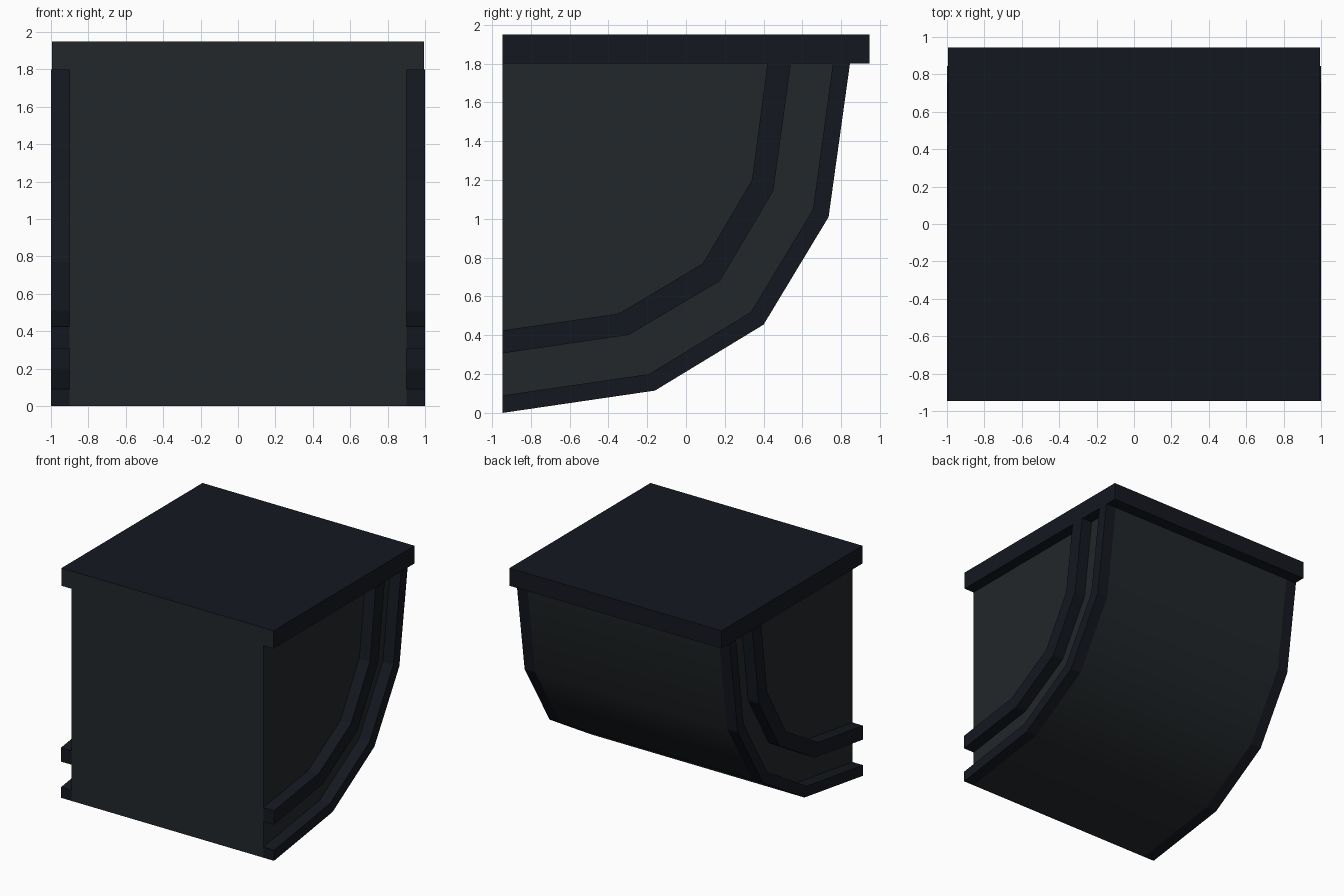
import bpy, bmesh

if "Cube" in bpy.data.objects:
    bpy.data.objects.remove(bpy.data.objects["Cube"])


def material(name, rgb):
    m = bpy.data.materials.new(name)
    m.diffuse_color = (*rgb, 1)
    m.use_nodes = True
    m.node_tree.nodes["Principled BSDF"].inputs["Base Color"].default_value = m.diffuse_color
    return m


GREY = material("charcoal", (0.016, 0.020, 0.023))
NAVY = material("dark_navy", (0.007, 0.009, 0.014))


def extrude_profile(name, profile, x0, x1, mats):
    """Extrude a (y, z) outline along x."""
    bm = bmesh.new()
    face = bm.faces.new([bm.verts.new((x0, y, z)) for y, z in profile])
    res = bmesh.ops.extrude_face_region(bm, geom=[face])
    verts = [v for v in res["geom"] if isinstance(v, bmesh.types.BMVert)]
    bmesh.ops.translate(bm, verts=verts, vec=(x1 - x0, 0, 0))
    bmesh.ops.recalc_face_normals(bm, faces=bm.faces)
    me = bpy.data.meshes.new(name)
    bm.to_mesh(me)
    bm.free()
    for m in mats:
        me.materials.append(m)
    ob = bpy.data.objects.new(name, me)
    bpy.context.collection.objects.link(ob)
    return ob


F = -0.945  # front plane

# Curved lines seen from the side, from front bottom to back top
outer_a = [(F, 0), (-0.16, 0.115), (0.40, 0.455), (0.735, 1.01), (0.845, 1.8)]
outer_b = [(F, 0.09), (-0.19, 0.20), (0.335, 0.52), (0.655, 1.05), (0.757, 1.8)]
inner_a = [(F, 0.307), (-0.295, 0.402), (0.175, 0.68), (0.45, 1.145), (0.54, 1.8)]
inner_b = [(F, 0.425), (-0.345, 0.512), (0.087, 0.77), (0.34, 1.20), (0.42, 1.8)]

# Solid body with a smooth curved underside
body = extrude_profile("bracket_body", outer_a + [(F, 1.8)], -0.9, 0.9, [GREY])
bpy.context.view_layer.objects.active = body
body.select_set(True)
bpy.ops.object.shade_smooth_by_angle(angle=0.7)

# Raised curved ribs on both sides
for label, a, b in (("outer", outer_a, outer_b), ("inner", inner_a, inner_b)):
    for side, s in (("right", 1), ("left", -1)):
        extrude_profile(f"{label}_rib_{side}", a + b[::-1], 0.9 * s, s, [NAVY])

# Top slab, its front face matching the body
slab = extrude_profile("top_slab", [(F, 1.8), (-F, 1.8), (-F, 1.95), (F, 1.95)],
                       -0.995, 0.995, [NAVY, GREY])
for p in slab.data.polygons:
    if p.normal.y < -0.9:
        p.material_index = 1
